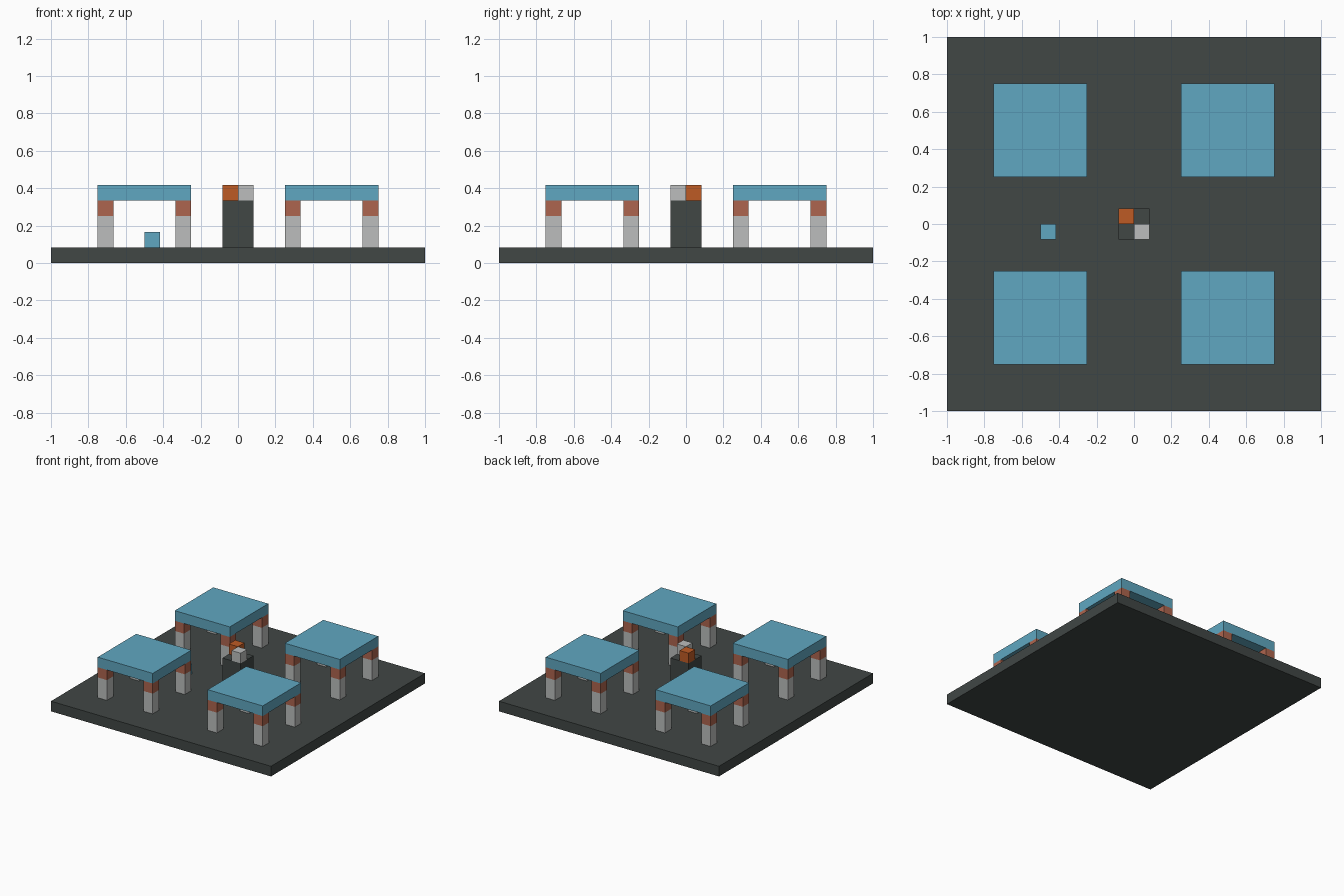
import bpy
import bmesh
from mathutils import Matrix, Vector

if "Cube" in bpy.data.objects:
    bpy.data.objects.remove(bpy.data.objects["Cube"], do_unlink=True)

U = 1 / 12  # size of one block


def make_material(name, *rgb):
    """Flat material from 0-255 display values, stored as linear."""
    linear = [((c / 255 + 0.055) / 1.055) ** 2.4 for c in rgb]
    mat = bpy.data.materials.new(name)
    mat.use_nodes = True
    mat.diffuse_color = (*linear, 1)
    bsdf = next(n for n in mat.node_tree.nodes if n.type == "BSDF_PRINCIPLED")
    bsdf.inputs["Base Color"].default_value = (*linear, 1)
    return mat


charcoal = make_material("charcoal", 65, 71, 69)
blue = make_material("sky blue", 96, 167, 193)
grey = make_material("light grey", 188, 190, 189)
terracotta = make_material("terracotta", 174, 101, 78)
orange = make_material("burnt orange", 190, 91, 37)


def box(name, low, high, mat):
    """Box between two corners given in block units."""
    low, high = Vector(low) * U, Vector(high) * U
    bm = bmesh.new()
    bmesh.ops.create_cube(bm, size=1, matrix=Matrix.Diagonal((*(high - low), 1)))
    mesh = bpy.data.meshes.new(name)
    bm.to_mesh(mesh)
    bm.free()
    mesh.materials.append(mat)
    obj = bpy.data.objects.new(name, mesh)
    obj.location = (low + high) / 2
    bpy.context.scene.collection.objects.link(obj)


# Ground slab
box("base", (-12, -12, 0), (12, 12, 1), charcoal)

# Four canopies, each a roof on four two-tone corner posts
for side, x in (("right", -9), ("left", 3)):
    for end, y in (("front", -9), ("back", 3)):
        label = f"{end}_{side}"
        box(f"{label}_roof", (x, y, 4), (x + 6, y + 6, 5), blue)
        for px in (x, x + 5):
            for py in (y, y + 5):
                box(f"{label}_post", (px, py, 1), (px + 1, py + 1, 3), grey)
                box(f"{label}_post_cap", (px, py, 3), (px + 1, py + 1, 4), terracotta)

# Central pedestal with two blocks placed diagonally on top
box("pedestal", (-1, -1, 1), (1, 1, 4), charcoal)
box("orange_block", (-1, 0, 4), (0, 1, 5), orange)
box("grey_block", (0, -1, 4), (1, 0, 5), grey)

# Loose block on the ground
box("small_blue_block", (-6, -1, 1), (-5, 0, 2), blue)
